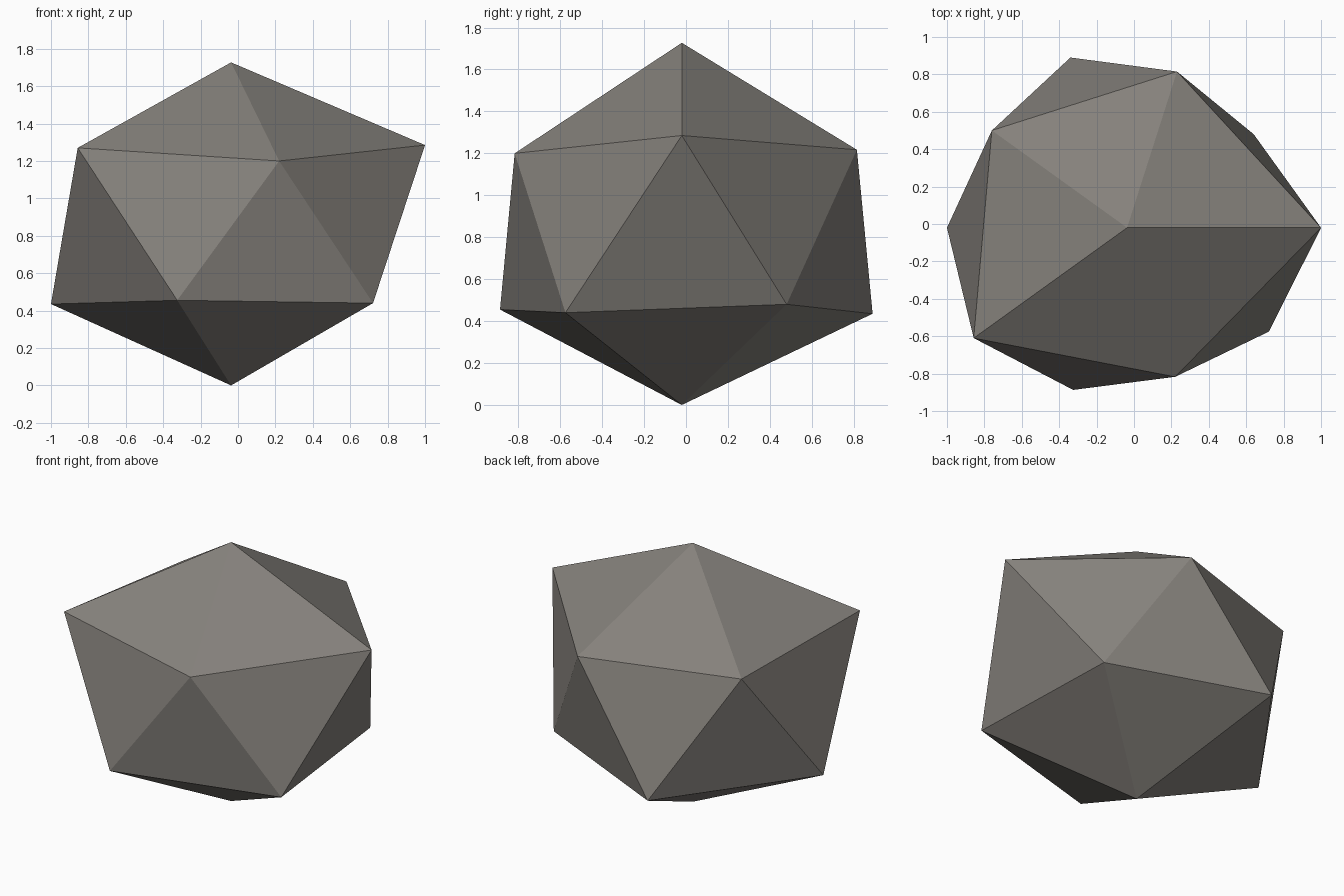
import bpy
import bmesh

cube = bpy.data.objects.get("Cube")
if cube:
    bpy.data.objects.remove(cube, do_unlink=True)

# Stone colour
stone = bpy.data.materials.new("warm grey stone")
stone.use_nodes = True
colour = (0.235, 0.22, 0.2, 1.0)
stone.diffuse_color = colour
bsdf = stone.node_tree.nodes["Principled BSDF"]
bsdf.inputs["Base Color"].default_value = colour
bsdf.inputs["Roughness"].default_value = 0.9

# Rough twenty-sided boulder: two poles and two staggered rings of five corners
upper_ring = [(1.0, -0.02, 1.285), (0.23, 0.815, 1.217), (-0.76, 0.5, 1.21),
              (-0.857, -0.61, 1.27), (0.22, -0.817, 1.2)]
lower_ring = [(0.64, 0.48, 0.48), (-0.34, 0.89, 0.435), (-1.0, -0.02, 0.435),
              (-0.325, -0.887, 0.455), (0.722, -0.575, 0.44)]

bm = bmesh.new()
top = bm.verts.new((-0.037, -0.02, 1.727))
bottom = bm.verts.new((-0.037, -0.02, 0.0))
upper = [bm.verts.new(p) for p in upper_ring]
lower = [bm.verts.new(p) for p in lower_ring]

# Caps and the zigzag band between the rings
for i in range(5):
    j = (i + 1) % 5
    bm.faces.new((top, upper[i], upper[j]))
    bm.faces.new((upper[i], lower[i], upper[j]))
    bm.faces.new((lower[i], lower[j], upper[j]))
    bm.faces.new((bottom, lower[j], lower[i]))
bmesh.ops.recalc_face_normals(bm, faces=bm.faces)

mesh = bpy.data.meshes.new("boulder")
bm.to_mesh(mesh)
bm.free()
mesh.materials.append(stone)
boulder = bpy.data.objects.new("boulder", mesh)
bpy.context.scene.collection.objects.link(boulder)
